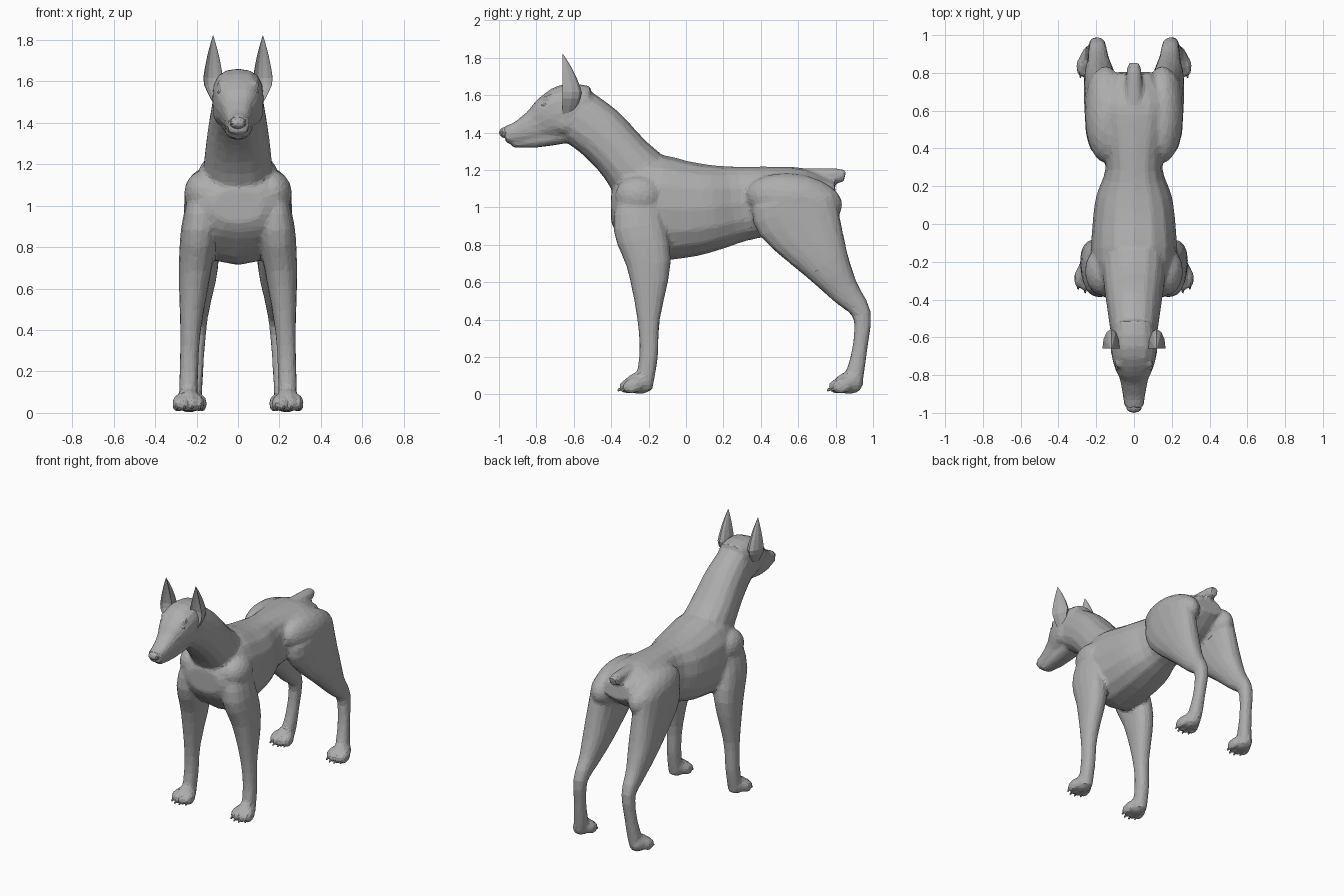
import bpy
import bmesh
from math import sin, cos, pi, copysign
from mathutils import Matrix, Vector, Euler

default_cube = bpy.data.objects.get("Cube")
if default_cube:
    bpy.data.objects.remove(default_cube, do_unlink=True)

grey = bpy.data.materials.new("plain_grey")
grey.use_nodes = True
colour = (.42, .42, .42, 1)
grey.diffuse_color = colour
grey.node_tree.nodes["Principled BSDF"].inputs["Base Color"].default_value = colour


def smooth_path(rows, steps=3):
    """Pass a flowing curve through a few control rows."""
    points = [Vector(row) for row in rows]
    padded = [points[0]] + points + [points[-1]]
    result = []
    for before, start, end, after in zip(padded, padded[1:], padded[2:], padded[3:]):
        for step in range(steps):
            t = step / steps
            leave, arrive = (end - before) / 2, (after - start) / 2
            bend = (end - start) * 3 - leave * 2 - arrive
            settle = (start - end) * 2 + leave + arrive
            result.append(start + leave * t + bend * t ** 2 + settle * t ** 3)
    return result + [points[-1]]


def centre_line(z):
    return 0


def loft(mesh, path, side=1, x_rule=centre_line, sides=16, power=.85, hollow=False):
    """Skin rings square to a path of (y, z, half depth, half width).
    A hollow part has its front half folded inward."""
    rings = []
    for index, (y, z, depth, width) in enumerate(path):
        behind = path[max(index - 1, 0)]
        ahead = path[min(index + 1, len(path) - 1)]
        along = Vector((0, ahead[0] - behind[0], ahead[1] - behind[1])).normalized()
        across = Vector((0, -along.z, along.y)) * depth
        middle = Vector((x_rule(z), y, z))
        ring = []
        for i in range(sides):
            angle = 2 * pi * i / sides
            c = copysign(abs(cos(angle)) ** power, cos(angle))
            s = copysign(abs(sin(angle)) ** power, sin(angle))
            if hollow and c > 0:
                c *= -.4
            point = middle + across * c
            point.x = (point.x + width * s) * side
            ring.append(mesh.verts.new(point))
        rings.append(ring)
    for lower, upper in zip(rings, rings[1:]):
        for i in range(sides):
            j = (i + 1) % sides
            mesh.faces.new((lower[i], lower[j], upper[j], upper[i]))
    mesh.faces.new(rings[0])
    mesh.faces.new(rings[-1])


def blob(mesh, centre, radii, side=1, tilt=0, detail=2):
    """Ellipsoid tilted about x."""
    place = Vector((centre[0] * side, centre[1], centre[2]))
    bmesh.ops.create_icosphere(
        mesh, subdivisions=detail, radius=1,
        matrix=Matrix.LocRotScale(place, Euler((tilt, 0, 0)), Vector(radii)))


def finish(mesh, name):
    bmesh.ops.recalc_face_normals(mesh, faces=mesh.faces[:])
    data = bpy.data.meshes.new(name)
    mesh.to_mesh(data)
    mesh.free()
    data.materials.append(grey)
    result = bpy.data.objects.new(name, data)
    bpy.context.scene.collection.objects.link(result)
    return result


# Trunk and head paths: y, z, half depth, half width
torso = [(.8, 1.08, .06, .1), (.65, 1.06, .15, .19), (.5, 1.04, .18, .18),
         (.3, 1.02, .2, .15), (.15, 1, .23, .2), (0, .99, .26, .22),
         (-.2, 1, .28, .23), (-.35, 1, .16, .21), (-.4, 1, .08, .12)]
neck = [(-.15, 1.05, .2, .18), (-.32, 1.25, .15, .16),
        (-.46, 1.4, .15, .14), (-.6, 1.5, .15, .12)]
head = [(-.53, 1.5, .15, .11), (-.64, 1.51, .15, .125), (-.73, 1.48, .12, .11),
        (-.8, 1.44, .09, .08), (-.9, 1.4, .06, .06), (-.97, 1.39, .045, .05)]
jaw = [(-.6, 1.4, .05, .08), (-.8, 1.36, .04, .06), (-.93, 1.34, .02, .035)]
tail = [(.6, 1.16, .05, .05), (.8, 1.17, .04, .04), (.85, 1.165, .03, .03)]

# Leg paths: y, z, half depth; width follows depth
front_leg = [(-.25, 1.06, .11), (-.25, .9, .14), (-.2, .7, .12),
             (-.2, .4, .06), (-.2, .2, .05), (-.23, .03, .05)]
hind_leg = [(.57, 1.04, .22), (.6, .95, .23), (.75, .7, .13), (.85, .55, .08),
            (.94, .43, .05), (.93, .25, .04), (.9, .1, .05), (.88, .03, .05)]


def stance(bow):
    """Legs lean in toward the body as they rise."""
    return lambda z: .24 - .07 * max(z, 0) ** bow


def leg_path(rows):
    return smooth_path([(y, z, depth, min(.09, .02 + depth / 2)) for y, z, depth in rows])


# Body: overlapping masses that become one skin
skin = bmesh.new()
claw_mesh = bmesh.new()
eye_mesh = bmesh.new()
for part in (torso, neck, jaw, tail):
    loft(skin, smooth_path(part))
loft(skin, smooth_path(head), power=.75)

for side in (1, -1):
    # Legs with paws, four toes each, and claws
    for rows, bow, paw_y in ((front_leg, 2, -.25), (hind_leg, .5, .87)):
        loft(skin, leg_path(rows), side, stance(bow))
        paw_x = stance(bow)(.03)
        blob(skin, (paw_x, paw_y, .06), (.06, .08, .06), side)
        for spread in (-1.5, -.5, .5, 1.5):
            toe_x = paw_x + .037 * spread
            toe_y = paw_y - .06 + .01 * spread ** 2
            blob(skin, (toe_x, toe_y, .045), (.022, .055, .042), side, tilt=.2)
            blob(claw_mesh, (toe_x, toe_y - .048, .026), (.007, .014, .009),
                 side, tilt=.5, detail=1)
    # Haunch and shoulder round the tops of the legs into the trunk
    blob(skin, (.15, .58, 1.04), (.11, .26, .14), side, tilt=-.15, detail=3)
    blob(skin, (.165, -.25, 1.06), (.095, .13, .11), side, detail=3)
    # Cheek and brow
    blob(skin, (.08, -.64, 1.46), (.045, .08, .07), side)
    blob(skin, (.075, -.74, 1.59), (.03, .03, .015), side, tilt=.4)
    # Eyes
    blob(eye_mesh, (.082, -.755, 1.55), (.018, .02, .015), side)

body = finish(skin, "body")
remesh = body.modifiers.new("one_skin", "REMESH")
remesh.mode = "VOXEL"
remesh.voxel_size = .012
soften = body.modifiers.new("soften", "SMOOTH")
soften.factor = .5
soften.iterations = 5
facets = body.modifiers.new("facets", "DECIMATE")
facets.ratio = .1

finish(claw_mesh, "claws")
finish(eye_mesh, "eyes")


# Upright hollow ears, rooted in the skull and tapering to a point
def ear_path(steps=10):
    path = []
    for step in range(steps + 1):
        t = step / steps
        swell = min(1, .4 + 1.5 * t) * (1.02 - t ** 2)
        path.append((-.66, 1.48 + .34 * t, .12 * swell, .055 * swell))
    return path


def ear_lean(z):
    return .12 - .3 * max(1.58 - z, 0)


for side, name in ((1, "left_ear"), (-1, "right_ear")):
    ear_mesh = bmesh.new()
    loft(ear_mesh, ear_path(), side, ear_lean, sides=12, power=1, hollow=True)
    finish(ear_mesh, name)

# Nose pad with raised nostril rims
nose = bmesh.new()
blob(nose, (0, -.966, 1.4), (.042, .034, .03))
for side in (1, -1):
    blob(nose, (.025, -.98, 1.4), (.014, .013, .015), side, detail=1)
finish(nose, "nose")
